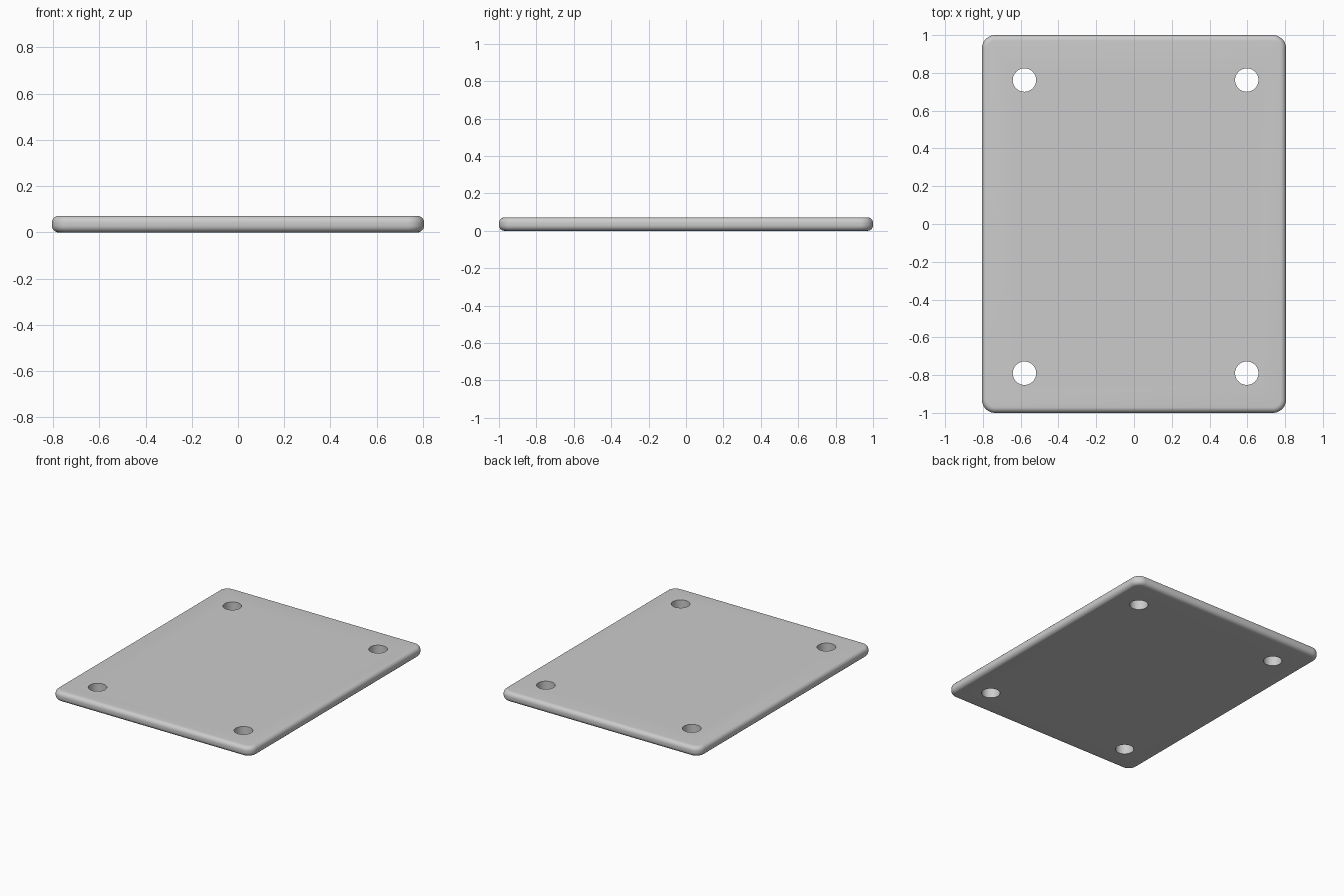
import bpy, bmesh
from math import pi, cos, sin, radians

if "Cube" in bpy.data.objects:
    bpy.data.objects.remove(bpy.data.objects["Cube"])

HX, HY, H = 0.805, 1.0, 0.072      # half width, half length, thickness
CORNER, EDGE = 0.07, 0.03          # corner radius, edge rounding


def make_object(name, bm):
    mesh = bpy.data.meshes.new(name)
    bm.to_mesh(mesh)
    bm.free()
    ob = bpy.data.objects.new(name, mesh)
    bpy.context.collection.objects.link(ob)
    return ob


def outline(bm, inset, z):
    # rounded rectangle ring
    ring, n = [], 10
    for q, (sx, sy) in enumerate([(1, 1), (-1, 1), (-1, -1), (1, -1)]):
        for i in range(n + 1):
            a = (q + i / n) * pi / 2
            r = CORNER - inset
            ring.append(bm.verts.new((sx * (HX - CORNER) + r * cos(a),
                                      sy * (HY - CORNER) + r * sin(a), z)))
    return ring


# plate: rings stacked along a rounded edge profile
steps = 7
arc = [(EDGE * (1 - sin(k / steps * pi / 2)), EDGE * (1 - cos(k / steps * pi / 2)))
       for k in range(steps + 1)]
profile = arc + [(i, H - z) for i, z in reversed(arc)]
bm = bmesh.new()
rings = [outline(bm, i, z) for i, z in profile]
for lo, hi in zip(rings, rings[1:]):
    for k in range(len(lo)):
        j = (k + 1) % len(lo)
        bm.faces.new((lo[k], lo[j], hi[j], hi[k]))
bm.faces.new(rings[0][::-1])
bm.faces.new(rings[-1])
plate = make_object("plate", bm)

# four screw holes cut through the plate
bm = bmesh.new()
for x in (-0.58, 0.597):
    for y in (-0.79, 0.762):
        res = bmesh.ops.create_cone(bm, cap_ends=True, segments=48,
                                    radius1=0.062, radius2=0.062, depth=0.3)
        bmesh.ops.translate(bm, verts=res["verts"], vec=(x, y, H / 2))
cutter = make_object("hole_cutter", bm)

bpy.ops.object.select_all(action='DESELECT')
bpy.context.view_layer.objects.active = plate
plate.select_set(True)
mod = plate.modifiers.new("holes", 'BOOLEAN')
mod.operation, mod.solver, mod.object = 'DIFFERENCE', 'EXACT', cutter
bpy.ops.object.modifier_apply(modifier=mod.name)
bpy.data.objects.remove(cutter)
bpy.ops.object.shade_smooth_by_angle(angle=radians(35))
